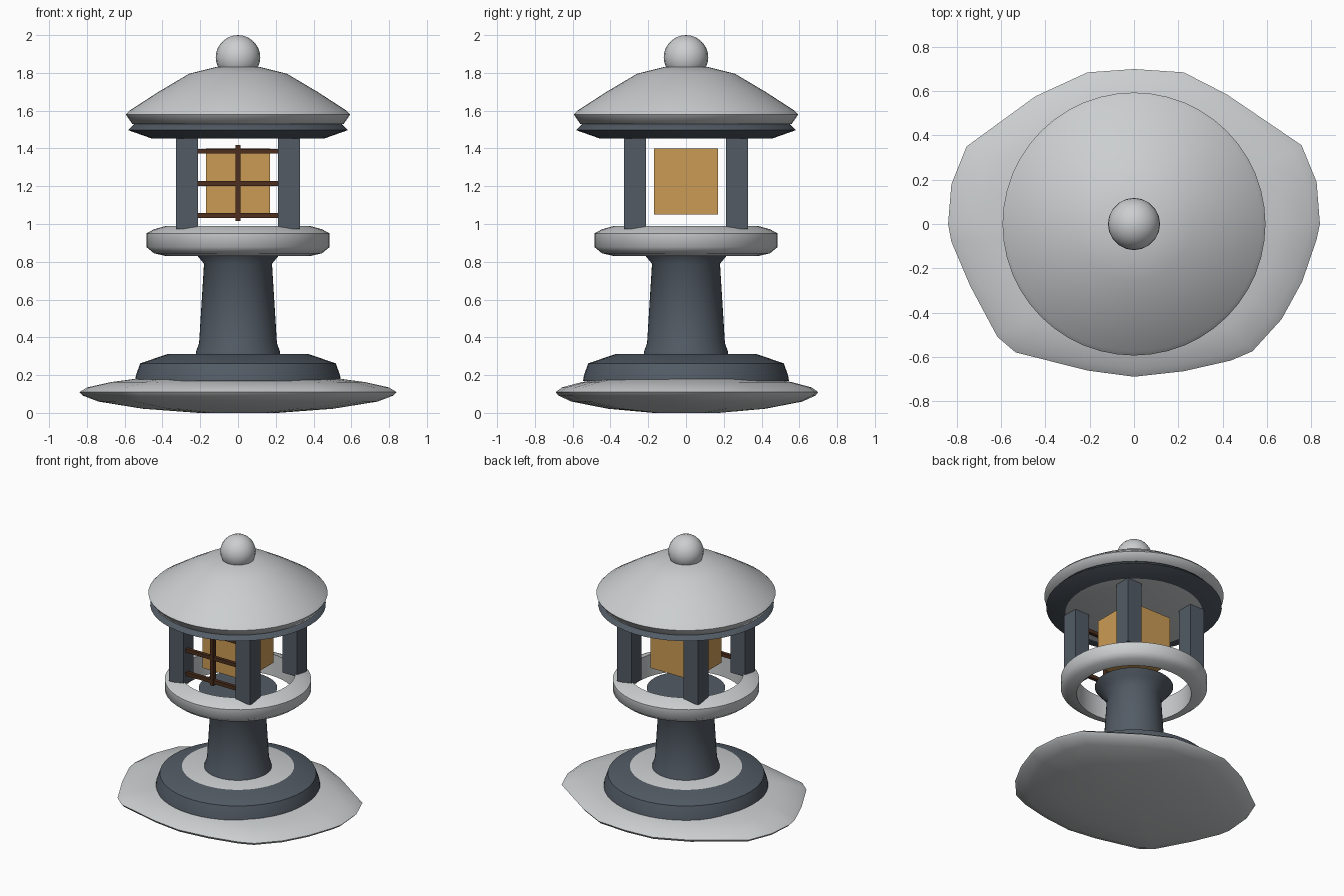
import bpy, bmesh, math

cube = bpy.data.objects.get("Cube")
if cube:
    bpy.data.objects.remove(cube, do_unlink=True)


def material(name, rgb):
    m = bpy.data.materials.new(name)
    m.use_nodes = True
    m.diffuse_color = (*rgb, 1)
    bsdf = next(n for n in m.node_tree.nodes if n.type == 'BSDF_PRINCIPLED')
    bsdf.inputs["Base Color"].default_value = (*rgb, 1)
    bsdf.inputs["Roughness"].default_value = 0.9
    return m


LIGHT = material("pale stone", (0.6, 0.62, 0.63))
DARK = material("dark slate", (0.085, 0.105, 0.13))
GLOW = material("amber paper", (0.6, 0.33, 0.09))
WOOD = material("brown wood", (0.075, 0.028, 0.013))


def finish(name, bm, mats, angle=None, rule=None):
    """Turn a bmesh into an object, colouring faces by a rule."""
    bmesh.ops.remove_doubles(bm, verts=bm.verts, dist=1e-5)
    bmesh.ops.recalc_face_normals(bm, faces=bm.faces)
    if rule:
        for f in bm.faces:
            f.material_index = 1 if rule(f) else 0
    mesh = bpy.data.meshes.new(name)
    bm.to_mesh(mesh)
    bm.free()
    for m in mats:
        mesh.materials.append(m)
    ob = bpy.data.objects.new(name, mesh)
    bpy.context.collection.objects.link(ob)
    if angle:
        bpy.ops.object.select_all(action='DESELECT')
        ob.select_set(True)
        bpy.context.view_layer.objects.active = ob
        bpy.ops.object.shade_smooth_by_angle(angle=math.radians(angle))
    return ob


def lathe(name, profile, mats, angle=58, rule=None, ring=False, steps=48):
    """Spin a radius/height profile around the vertical axis."""
    bm = bmesh.new()
    verts = [bm.verts.new((0, -r, z)) for r, z in profile]
    edges = [bm.edges.new(pair) for pair in zip(verts, verts[1:])]
    if ring:
        edges.append(bm.edges.new((verts[-1], verts[0])))
    bmesh.ops.spin(bm, geom=verts + edges, cent=(0, 0, 0), axis=(0, 0, 1),
                   angle=math.tau, steps=steps, use_merge=True)
    return finish(name, bm, mats, angle, rule)


def box(name, centre, size, mat):
    bm = bmesh.new()
    bmesh.ops.create_cube(bm, size=1)
    for v in bm.verts:
        v.co = [c + s * k for c, s, k in zip(centre, size, v.co)]
    return finish(name, bm, [mat])


# Irregular foundation slab: one outline stacked at several scales
outline = [(0, .70), (-.21, .685), (-.445, .577), (-.757, .35), (-.825, .18),
           (-.84, .0), (-.825, -.08), (-.74, -.28), (-.617, -.51), (-.535, -.58),
           (-.21, -.662), (0, -.69), (.225, -.665), (.437, -.617), (.535, -.575),
           (.667, -.43), (.76, -.26), (.825, -.07), (.84, 0), (.825, .19),
           (.757, .356), (.42, .585), (.225, .685)]
layers = [(.25, .0), (.6, .022), (.88, .06), (.98, .092), (1, .11),
          (.95, .135), (.8, .163), (.65, .18)]
bm = bmesh.new()
rows = [[bm.verts.new((x * s, y * s, z)) for x, y in outline] for s, z in layers]
n = len(outline)
for low, high in zip(rows, rows[1:]):
    for i in range(n):
        j = (i + 1) % n
        bm.faces.new((low[i], low[j], high[j], high[i]))
bm.faces.new(rows[0])
bm.faces.new(rows[-1])
finish("foundation_slab", bm, [LIGHT], 50)

# Round plinth with a pale top
lathe("plinth", [(0, .17), (.545, .17), (.54, .2), (.518, .262), (.372, .312), (0, .312)],
      [DARK, LIGHT], 50, rule=lambda f: f.normal.z > 0.99)

# Column, flared at both ends
lathe("column", [(0, .3), (.225, .3), (.222, .325), (.206, .37), (.18, .79),
                 (.222, .84), (.26, .885), (0, .885)], [DARK])

# Open platform ring
lathe("platform_ring", [(.38, .83), (.445, .845), (.485, .878), (.485, .95),
                        (.445, .972), (.38, .99)], [LIGHT], ring=True)

# Four posts
for sx, side in ((1, "left"), (-1, "right")):
    for sy, end in ((1, "back"), (-1, "front")):
        box(f"{end}_{side}_post", (sx * .27, sy * .27, 1.215), (.118, .118, .485), DARK)

# Glowing light box
box("light_box", (0, 0, 1.225), (.34, .34, .35), GLOW)

# Wooden lattice on the front
for i, z in enumerate((1.045, 1.215, 1.385)):
    box(f"lattice_rail_{i + 1}", (0, -.29, z), (.43, .025, .026), WOOD)
box("lattice_upright", (0, -.29, 1.217), (.026, .03, .4), WOOD)

# Eave ring with a pale ceiling
lathe("eave", [(0, 1.452), (.455, 1.452), (.582, 1.497), (.548, 1.532), (0, 1.532)],
      [DARK, LIGHT], 70, rule=lambda f: f.normal.z < -0.99)

# Broad conical roof
lathe("roof", [(0, 1.528), (.56, 1.53), (.594, 1.58), (.575, 1.6), (.42, 1.7),
               (.26, 1.795), (.12, 1.83), (0, 1.835)], [LIGHT], 75)

# Ball finial
bm = bmesh.new()
bmesh.ops.create_uvsphere(bm, u_segments=20, v_segments=14, radius=.118)
bmesh.ops.translate(bm, verts=bm.verts, vec=(0, 0, 1.882))
finish("finial", bm, [LIGHT], 60)
